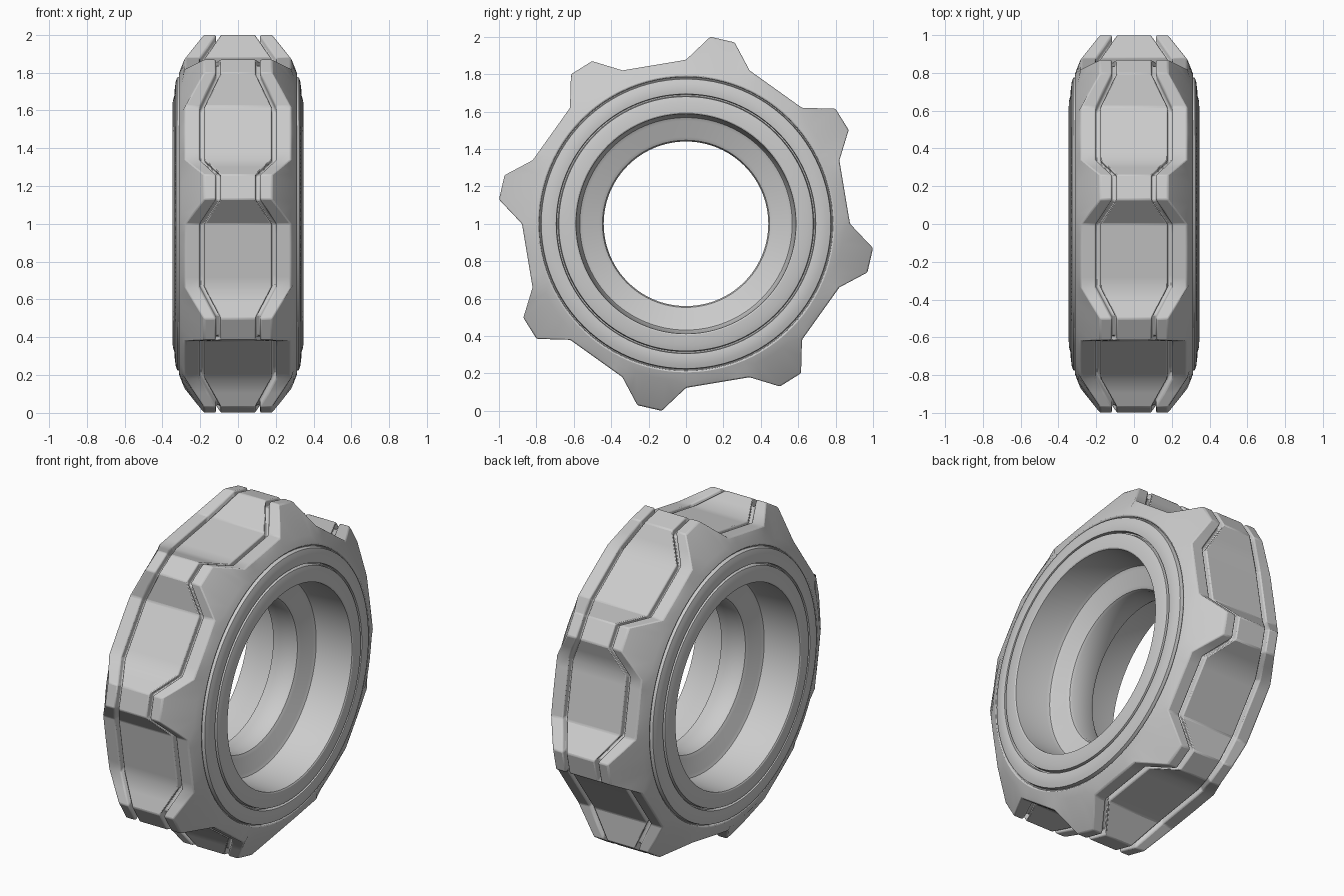
import bpy, math
from math import sin, cos, atan2, hypot, pi

if "Cube" in bpy.data.objects:
    bpy.data.objects.remove(bpy.data.objects["Cube"])


def loft(name, rows, angle=30):
    """Skin a closed loop of closed rings; every ring is a list of (x, y, z)."""
    n, m = len(rows[0]), len(rows)
    verts = [p for row in rows for p in row]
    faces = []
    for j in range(m):
        k = (j + 1) % m
        for i in range(n):
            a = (i + 1) % n
            faces.append((j * n + i, k * n + i, k * n + a, j * n + a))
    me = bpy.data.meshes.new(name)
    me.from_pydata(verts, [], faces)
    ob = bpy.data.objects.new(name, me)
    bpy.context.collection.objects.link(ob)
    bpy.ops.object.select_all(action='DESELECT')
    ob.select_set(True)
    bpy.context.view_layer.objects.active = ob
    bpy.ops.object.mode_set(mode='EDIT')
    bpy.ops.mesh.select_all(action='SELECT')
    bpy.ops.mesh.normals_make_consistent(inside=False)
    bpy.ops.object.mode_set(mode='OBJECT')
    bpy.ops.object.shade_smooth_by_angle(angle=math.radians(angle))
    return ob


def mirrored(half):
    """Profile running from -x to +x, given its +x half from the middle out."""
    return [("neg", s) for s in reversed(half)] + [("pos", s) for s in half]


# One lug: (y, height above axle, groove half width, tread half width)
LUG = [(0.0, 0.877, 0.19, 0.28), (0.13, 1.0, 0.105, 0.18),
       (0.26, 0.97, 0.105, 0.18), (0.34, 0.82, 0.19, 0.28)]
NEXT = (0.62, 0.62, 0.19, 0.28)

# Outline of the whole tread, eight lugs around the axle
outline = []
for k in range(8):
    pts = LUG + [NEXT]
    for i, (p, q) in enumerate(zip(pts, pts[1:])):
        steps = 6 if i == 3 else 2
        for s in range(steps):
            y, h, g, w = [a + (b - a) * s / steps for a, b in zip(p, q)]
            outline.append((atan2(y, h) + k * pi / 4, hypot(y, h), g, w))


def tread_ring(side, station):
    sx = 1 if side == "pos" else -1
    ring = []
    for t, r, g, w in outline:
        x, rr = station(r, g, w)
        ring.append((sx * x, rr * sin(t), 1 + rr * cos(t)))
    return ring


# Tread: centre band, zigzag groove, shoulder, sloping side, inner closure
GW, GD = 0.012, 0.04
tread_half = [
    lambda r, g, w: (g - GW, r),
    lambda r, g, w: (g - GW, r - GD),
    lambda r, g, w: (g + GW, r - GD),
    lambda r, g, w: (g + GW, r),
    lambda r, g, w: (w, r),
    lambda r, g, w: (0.296, 0.838),
    lambda r, g, w: (0.315, 0.788),
    lambda r, g, w: (0.295, 0.782),
    lambda r, g, w: (0.28, 0.72),
]
tread = loft("tread", [tread_ring(s, f) for s, f in mirrored(tread_half)])
bev = tread.modifiers.new("soft_edges", 'BEVEL')
bev.width = 0.007
bev.segments = 2
bev.limit_method = 'ANGLE'
bev.angle_limit = math.radians(32)


def lathe(name, half, n=96):
    """Spin a profile mirrored in x around the axle."""
    rows = []
    for side, (x, r) in mirrored(half):
        sx = 1 if side == "pos" else -1
        rows.append([(sx * x, r * sin(2 * pi * i / n), 1 + r * cos(2 * pi * i / n))
                     for i in range(n)])
    return loft(name, rows)


# Outer sidewall ring
lathe("sidewall_ring", [(0.27, 0.79), (0.30, 0.785), (0.30, 0.778), (0.322, 0.774),
                        (0.330, 0.75), (0.336, 0.70), (0.334, 0.694),
                        (0.310, 0.691), (0.27, 0.67)])

# Rim with bead ring, hollow sides and a central web around the bore
lathe("rim", [(0.27, 0.70), (0.31, 0.692), (0.31, 0.684), (0.336, 0.680),
              (0.345, 0.65), (0.346, 0.595), (0.342, 0.588), (0.14, 0.575),
              (0.12, 0.568), (0.11, 0.55), (0.09, 0.465), (0.08, 0.447),
              (0.065, 0.44)])
